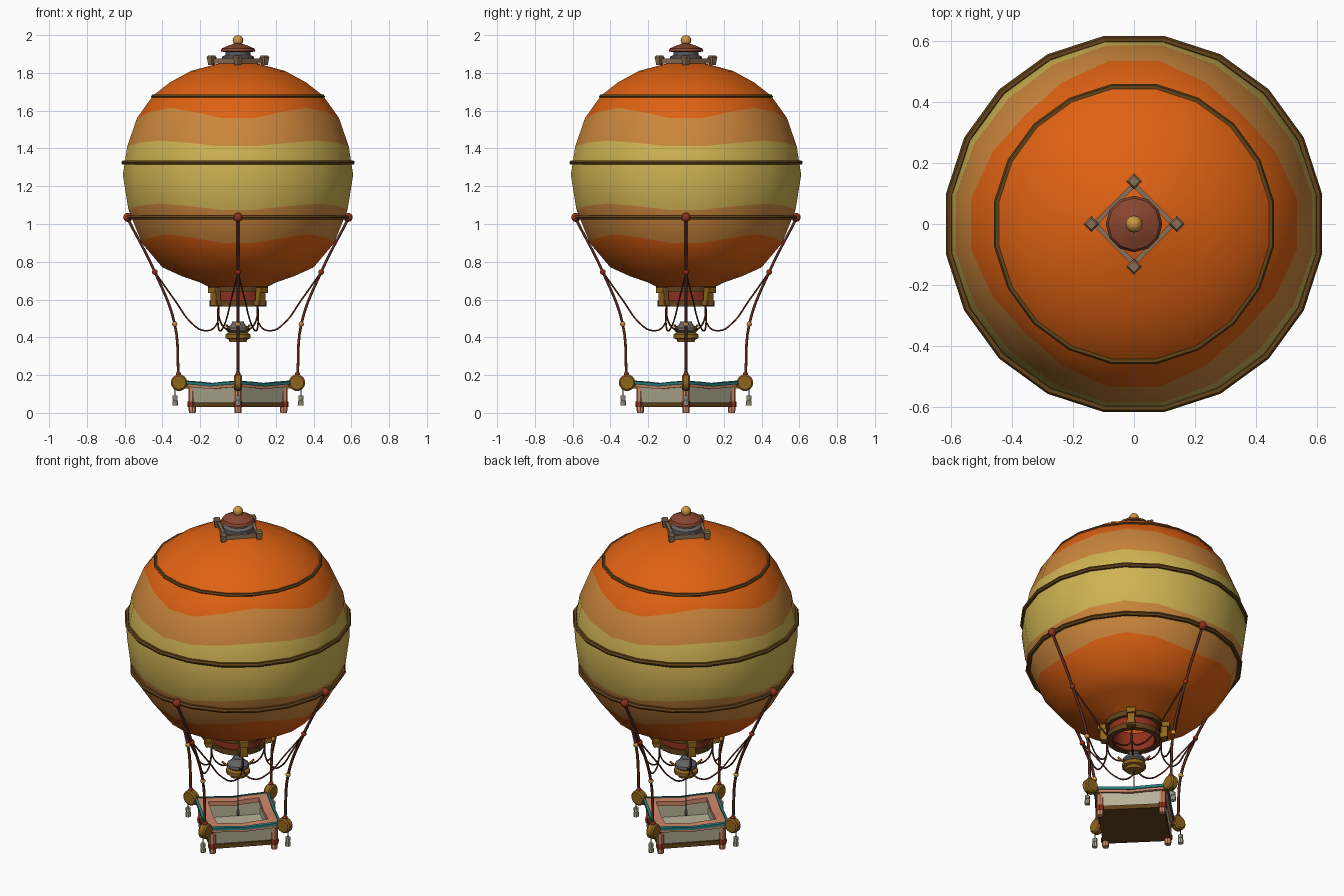
import bpy, bmesh, math
from mathutils import Matrix, Vector

if "Cube" in bpy.data.objects:
    bpy.data.objects.remove(bpy.data.objects["Cube"])

def mat(name, *rgb):
    m = bpy.data.materials.new(name)
    m.diffuse_color = (*rgb, 1)
    m.use_nodes = True
    m.node_tree.nodes["Principled BSDF"].inputs["Base Color"].default_value = m.diffuse_color
    return m

ORANGE = mat("orange_cloth", .73, .12, .006)
TAN = mat("tan_cloth", .60, .24, .045)
YELLOW = mat("yellow_cloth", .62, .45, .085)
BROWN = mat("brown_band", .12, .055, .01)
GOLD = mat("brass", .28, .13, .012)
BRIGHT = mat("bright_brass", .62, .30, .05)
RED = mat("red_paint", .28, .03, .012)
DOME = mat("dome_red", .25, .06, .03)
ROPE = mat("rope", .10, .022, .012)
PINK = mat("copper_wood", .62, .25, .14)
BEIGE = mat("beige_panel", .48, .45, .32)
TEAL = mat("teal_trim", .02, .22, .22)
GREY = mat("iron", .13, .13, .14)
TIMBER = mat("grey_timber", .26, .16, .09)

def finish(name, bm, mats, M=None, angle=35):
    if M is not None:
        bm.transform(M)
    bmesh.ops.recalc_face_normals(bm, faces=bm.faces)
    me = bpy.data.meshes.new(name)
    bm.to_mesh(me)
    bm.free()
    for m in mats:
        me.materials.append(m)
    me.shade_smooth()
    me.set_sharp_from_angle(angle=math.radians(angle))
    ob = bpy.data.objects.new(name, me)
    bpy.context.collection.objects.link(ob)
    return ob

def loft(name, fn, rows, n, mats, closed=False, caps=False, band=None, M=None, off=0.0):
    """Stack of rings; fn(row, angle) gives each point."""
    bm = bmesh.new()
    rings = [[bm.verts.new(fn(i, off + 2*math.pi*k/n)) for k in range(n)] for i in range(rows)]
    for i in range(rows if closed else rows - 1):
        a, b = rings[i], rings[(i + 1) % rows]
        for k in range(n):
            f = bm.faces.new((a[k], a[(k+1) % n], b[(k+1) % n], b[k]))
            f.material_index = band[i] if band else 0
    if caps:
        bm.faces.new(rings[0])
        bm.faces.new(rings[-1])
    return finish(name, bm, mats, M)

def lathe(name, prof, n, m, closed=False, caps=True, M=None, off=0.0):
    fn = lambda i, a: (prof[i][0]*math.cos(a), prof[i][0]*math.sin(a), prof[i][1])
    return loft(name, fn, len(prof), n, [m], closed, caps and not closed, M=M, off=off)

def square(name, prof, m, sag=0.0, closed=True):
    """Square ring with corners on the axes, edges dipping by sag."""
    def fn(i, a):
        f = math.cos(math.pi/4) / math.cos(a % (math.pi/2) - math.pi/4)
        r, z = prof[i]
        return (r*f*math.cos(a), r*f*math.sin(a), z - sag*math.sin(2*a)**2)
    return loft(name, fn, len(prof), 16, [m], closed, not closed)

def box(name, c, s, m, M=None):
    bm = bmesh.new()
    bmesh.ops.create_cube(bm, size=1)
    bm.transform(Matrix.Translation(c) @ Matrix.Diagonal((*s, 1)))
    return finish(name, bm, [m], M)

def ball(name, c, r, m, M=None, sz=1):
    bm = bmesh.new()
    bmesh.ops.create_uvsphere(bm, u_segments=12, v_segments=8, radius=r)
    bm.transform(Matrix.Translation(c) @ Matrix.Diagonal((1, 1, sz, 1)))
    return finish(name, bm, [m], M)

def tube(name, pts, r, m, M=Matrix(), smooth=True):
    cu = bpy.data.curves.new(name, 'CURVE')
    cu.dimensions = '3D'
    cu.bevel_depth, cu.bevel_resolution, cu.resolution_u = r, 1, 5
    sp = cu.splines.new('BEZIER' if smooth else 'POLY')
    P = sp.bezier_points if smooth else sp.points
    P.add(len(pts) - 1)
    for p, co in zip(P, pts):
        v = M @ Vector(co)
        if smooth:
            p.co = v
            p.handle_left_type = p.handle_right_type = 'AUTO'
        else:
            p.co = (*v, 1)
    cu.use_fill_caps = True
    cu.materials.append(m)
    ob = bpy.data.objects.new(name, cu)
    bpy.context.collection.objects.link(ob)
    bpy.ops.object.select_all(action='DESELECT')
    ob.select_set(True)
    bpy.context.view_layer.objects.active = ob
    bpy.ops.object.convert(target='MESH')

# envelope: 20-sided balloon with wavy colour bands
SIL = [(.02, 1.87), (.12, 1.845), (.25, 1.81), (.36, 1.75), (.45, 1.68), (.53, 1.575), (.587, 1.41),
       (.61, 1.26), (.59, 1.1), (.51, .9), (.4, .77), (.3, .725), (.2, .69), (.12, .65)]
def radius(z):
    for (r1, z1), (r2, z2) in zip(SIL, SIL[1:]):
        if z >= z2:
            return (r1 + (r2 - r1)*min(1, (z1 - z)/(z1 - z2)))/.988
    return SIL[-1][0]
ROWS = [(1.87, 0), (1.845, 0), (1.81, 0), (1.75, 0), (1.68, 0), (1.585, .03), (1.425, .016), (1.26, 0),
        (1.09, .018), (.92, .025), (.77, 0), (.725, 0), (.69, 0), (.65, 0)]
def envelope(i, a):
    z = ROWS[i][0] - ROWS[i][1]*math.cos(4*a)
    return (radius(z)*math.cos(a), radius(z)*math.sin(a), z)
OFF = math.radians(9)
loft("envelope", envelope, len(ROWS), 20, [ORANGE, TAN, YELLOW],
     band=[0, 0, 0, 0, 0, 1, 2, 2, 1, 0, 0, 0, 0], off=OFF)

# hoops around the envelope
for nm, r, z, t in (("upper_hoop", .455, 1.675, .011), ("middle_hoop", .613, 1.325, .013), ("lower_hoop", .583, 1.035, .013)):
    prof = [(r + t*math.cos(k*math.pi/3), z + t*math.sin(k*math.pi/3)) for k in range(6)]
    lathe(nm, prof, 20, BROWN, closed=True, off=OFF)

# crown
lathe("crown_base", [(.085, 1.85), (.085, 1.885), (.065, 1.895), (.065, 1.92)], 12, GREY)
lathe("crown_dome", [(.07, 1.91), (.093, 1.915), (.085, 1.93), (.05, 1.945), (.02, 1.955)], 12, DOME)
ball("crown_finial", (0, 0, 1.972), .028, BRIGHT)
square("crown_frame", [(.14, 1.85), (.14, 1.875), (.118, 1.875), (.118, 1.85)], TIMBER)

# mouth skirt
lathe("mouth_skirt", [(.14, .68), (.14, .57), (.115, .57), (.115, .68)], 16, RED, closed=True)
for nm, z, r in (("mouth_ring_lower", .58, .15), ("mouth_ring_upper", .655, .16)):
    lathe(nm, [(r, z-.016), (r, z+.016), (.12, z+.016), (.12, z-.016)], 16, BROWN, closed=True)

# burner with hanging pull cord
lathe("burner_bowl", [(.045, .375), (.05, .39), (.066, .395), (.066, .415), (.05, .425)], 12, GOLD)
lathe("burner_tank", [(.045, .42), (.062, .435), (.06, .45), (.035, .47), (.03, .485)], 12, GREY)
tube("pull_cord", [(0, 0, .38), (0, 0, .15)], .004, ROPE, smooth=False)
lathe("pull_handle", [(.004, .17), (.009, .16), (.009, .14), (.004, .13)], 6, GREY)

# basket
square("basket_walls", [(.25, .045), (.262, .145), (.215, .145), (.21, .045)], BEIGE)
square("basket_floor", [(.262, .03), (.262, .056)], BROWN, closed=False)
square("basket_floor_panel", [(.22, .056), (.22, .062)], BEIGE, closed=False)
square("basket_rim", [(.283, .138), (.283, .165), (.2, .165), (.2, .138)], PINK, sag=.012)
square("basket_trim", [(.292, .152), (.292, .168), (.272, .171), (.272, .152)], TEAL, sag=.012)

# parts repeated on the four axes
CABLE = [(.44, .745), (.33, .59), (.25, .48), (.175, .435), (.118, .46), (.105, .57)]
for k in range(4):
    M = Matrix.Rotation(k*math.pi/2, 4, 'Z')
    D = Matrix.Rotation(k*math.pi/2 + math.pi/4, 4, 'Z')
    lathe(f"crown_post_{k}", [(.018, -.022), (.026, .018), (.018, .028)], 4, TIMBER,
          M=M @ Matrix.Translation((.14, 0, 1.865)))
    # main suspension rope with knots and bead
    tube(f"main_rope_{k}", [(.585, 0, 1.03), (.44, 0, .745), (.335, 0, .47), (.315, 0, .2)], .008, ROPE, M)
    ball(f"hoop_knot_{k}", (.583, 0, 1.035), .024, RED, M)
    ball(f"rope_knot_{k}", (.44, 0, .745), .015, RED, M)
    ball(f"rope_bead_{k}", (.335, 0, .47), .014, BRIGHT, M)
    ball(f"rope_end_{k}", (.315, 0, .205), .014, RED, M)
    # sagging cables to the mouth brackets
    for s in (-1, 1):
        pts = [(x, s*.105*min(1, (.44 - x)/.3), z) for x, z in CABLE]
        tube(f"sag_cable_{k}_{s}", pts, .0045, ROPE, M)
    # mouth bracket, burner stay and burner horn on the diagonals
    box(f"mouth_bracket_{k}", (.168, 0, .62), (.035, .04, .09), GOLD, D)
    box(f"mouth_bracket_top_{k}", (.178, 0, .65), (.04, .05, .03), GOLD, D)
    box(f"mouth_bracket_foot_{k}", (.16, 0, .582), (.04, .05, .028), GOLD, D)
    tube(f"burner_stay_{k}", [(.145, 0, .57), (.14, 0, .5), (.1, 0, .45), (.06, 0, .44)], .0045, ROPE, D)
    tube(f"burner_horn_{k}", [(.05, 0, .43), (.088, 0, .465)], .006, GOLD, D, False)
    # corner post with red foot band
    P = M @ Matrix.Translation((.242, 0, 0))
    lathe(f"corner_post_{k}", [(.018, 0), (.02, .03), (.02, .145)], 8, PINK, M=P)
    lathe(f"post_band_{k}", [(.024, .03), (.026, .045), (.024, .06)], 8, RED, M=P)
    # radial pulley disc and hanging weight
    R = M @ Matrix.Translation((.312, 0, .16)) @ Matrix.Rotation(math.pi/2, 4, 'X')
    lathe(f"pulley_disc_{k}", [(.036, -.022), (.044, -.014), (.044, .014), (.036, .022)], 14, GOLD, M=R)
    box(f"pulley_arm_{k}", (.285, 0, .145), (.06, .03, .03), GOLD, M)
    tube(f"weight_cord_{k}", [(.333, 0, .13), (.333, 0, .09)], .003, ROPE, M, False)
    W = M @ Matrix.Translation((.333, 0, 0))
    lathe(f"weight_{k}", [(.015, .04), (.015, .064), (.01, .066), (.01, .07), (.014, .072), (.014, .092)], 8, BEIGE, M=W)
